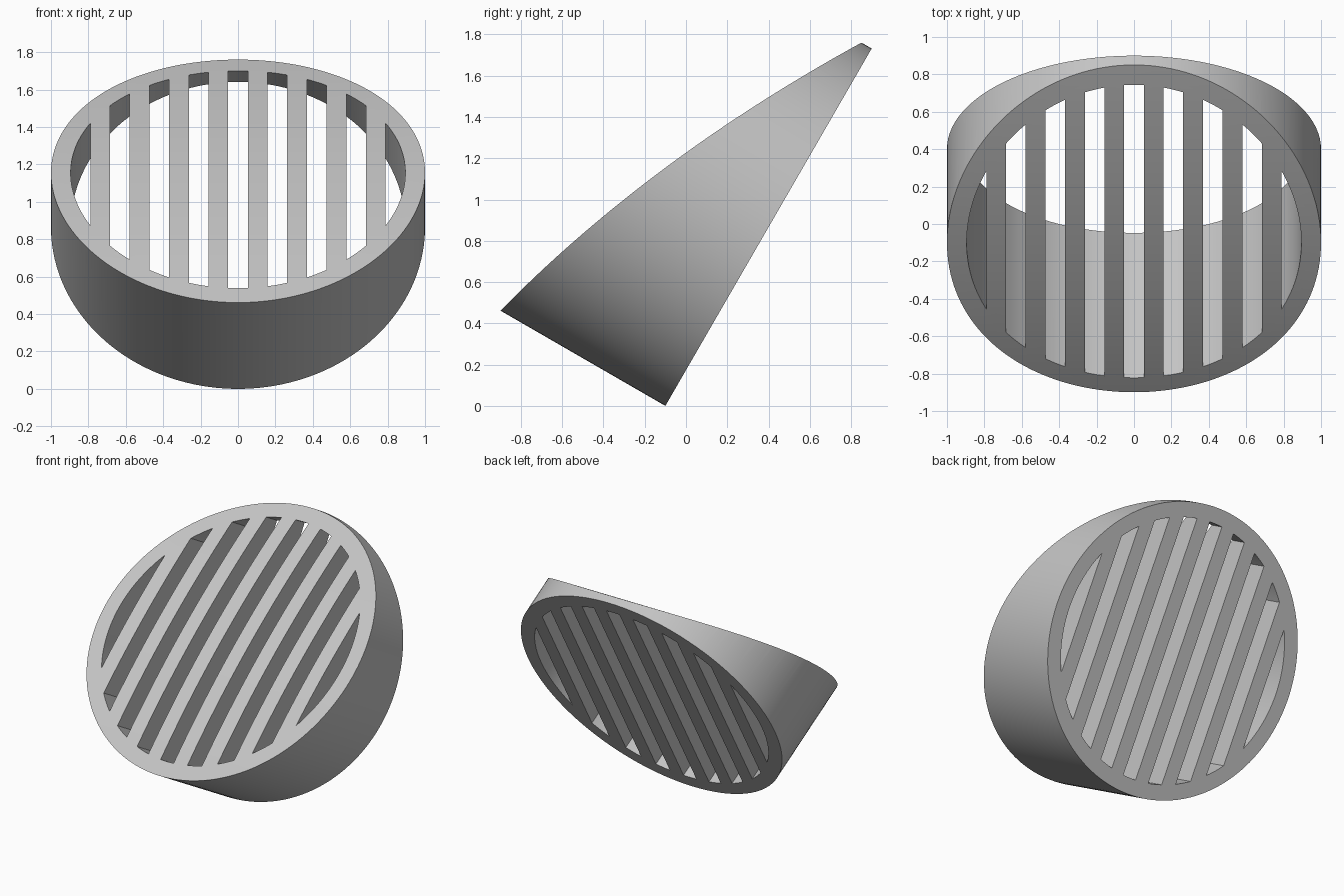
import bpy, bmesh, math

cube = bpy.data.objects.get("Cube")
if cube:
    bpy.data.objects.remove(cube, do_unlink=True)

TILT = math.radians(60)
BAR = 2 / 19              # width of a bar, a slot and the rim
INNER = 1 - BAR           # inner radius of the rim


def height(u):
    """Height of the curved front face above the round back face."""
    return 0.577 - 0.433 * u - 0.087 * u * u


def make_object(name, bm):
    bmesh.ops.recalc_face_normals(bm, faces=bm.faces)
    mesh = bpy.data.meshes.new(name)
    bm.to_mesh(mesh)
    bm.free()
    obj = bpy.data.objects.new(name, mesh)
    bpy.context.collection.objects.link(obj)
    return obj


def add_prism(bm, points, offset):
    """Extrude a closed outline along an offset."""
    face = bm.faces.new([bm.verts.new(p) for p in points])
    new = bmesh.ops.extrude_face_region(bm, geom=[face], use_keep_orig=True)["geom"]
    verts = [g for g in new if isinstance(g, bmesh.types.BMVert)]
    bmesh.ops.translate(bm, verts=verts, vec=offset)


def boolean(target, cutter, operation):
    mod = target.modifiers.new(cutter.name, "BOOLEAN")
    mod.object, mod.operation, mod.solver = cutter, operation, "EXACT"
    cutter.hide_render = True
    bpy.context.view_layer.objects.active = target
    bpy.ops.object.modifier_apply(modifier=mod.name)
    bpy.data.objects.remove(cutter, do_unlink=True)


# Round drum
bm = bmesh.new()
N = 160
circle = [(math.cos(2 * math.pi * i / N), math.sin(2 * math.pi * i / N), 0) for i in range(N)]
add_prism(bm, circle, (0, 0, 1.3))
grille = make_object("slatted_wedge_grille", bm)

# Wedge with a gently bowed top, which trims the drum
bm = bmesh.new()
STEPS = 40
us = [-1.05 + 2.1 * i / STEPS for i in range(STEPS + 1)]
outline = [(-1.2, u, height(u)) for u in us]
outline += [(-1.2, us[-1], -0.3), (-1.2, us[0], -0.3)]
add_prism(bm, outline, (2.4, 0, 0))
boolean(grille, make_object("wedge_cutter", bm), "INTERSECT")

# Nine parallel slots, each rounded off by the inner circle
bm = bmesh.new()
for k in range(-4, 5):
    left, right = (2 * k - 1) * BAR / 2, (2 * k + 1) * BAR / 2
    if k == 0 or abs(k) < 4:
        left, right = 2 * k * BAR - BAR / 2, 2 * k * BAR + BAR / 2
    else:
        left, right = sorted((math.copysign(INNER, k), 2 * k * BAR - math.copysign(BAR / 2, k)))
    a0 = math.acos(max(-1, left / INNER))
    a1 = math.acos(min(1, right / INNER))
    count = 16 if abs(k) == 4 else 6
    arc = [a0 + (a1 - a0) * i / count for i in range(count + 1)]
    upper = [(INNER * math.cos(a), INNER * math.sin(a), -0.5) for a in arc]
    lower = [(x, -y, z) for x, y, z in reversed(upper) if y > 1e-5]
    add_prism(bm, upper + lower, (0, 0, 2))
boolean(grille, make_object("slot_cutter", bm), "DIFFERENCE")

# Lean the part back so it rests on the lower edge of its round face
grille.rotation_euler.x = TILT
grille.location = (0, 0.4, math.sin(TILT))

# Plain grey finish
grey = bpy.data.materials.new("light_grey")
grey.use_nodes = True
colour = (0.55, 0.55, 0.55, 1)
grey.diffuse_color = colour
grey.node_tree.nodes["Principled BSDF"].inputs["Base Color"].default_value = colour
grille.data.materials.clear()
grille.data.materials.append(grey)

bpy.ops.object.select_all(action="DESELECT")
grille.select_set(True)
bpy.context.view_layer.objects.active = grille
bpy.ops.object.transform_apply(location=True, rotation=True, scale=True)
bpy.ops.object.shade_smooth_by_angle(angle=math.radians(30))
